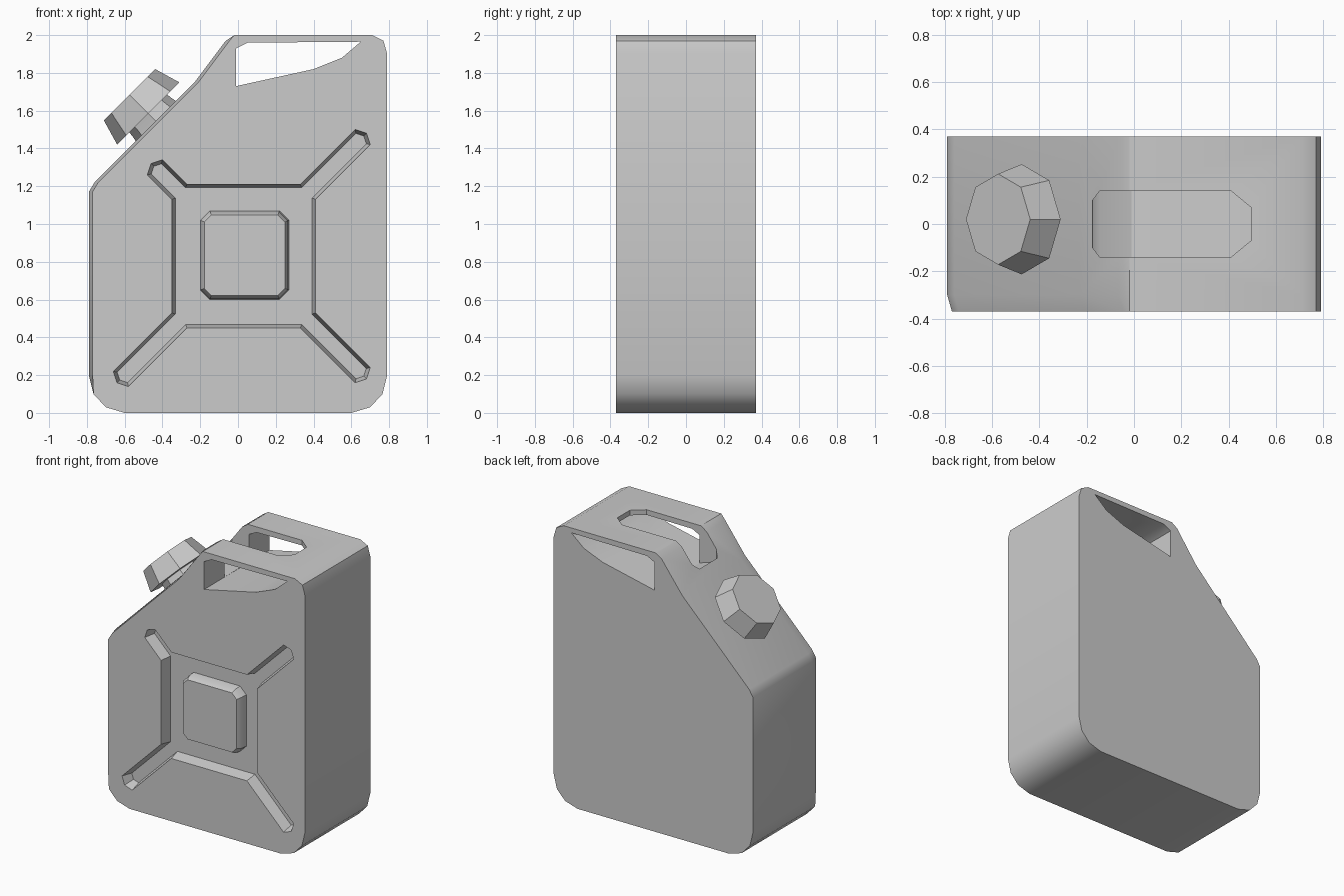
import bpy
import bmesh
import math
from mathutils import Vector

default = bpy.data.objects.get("Cube")
if default:
    bpy.data.objects.remove(default, do_unlink=True)

grey = bpy.data.materials.new("plain_grey")
grey.use_nodes = True
grey.diffuse_color = (0.6, 0.6, 0.6, 1)
grey.node_tree.nodes["Principled BSDF"].inputs["Base Color"].default_value = (0.6, 0.6, 0.6, 1)


def loft(name, rings):
    """Closed solid through rings of equal point count."""
    bm = bmesh.new()
    loops = [[bm.verts.new(p) for p in ring] for ring in rings]
    for a, b in zip(loops, loops[1:]):
        for i in range(len(a)):
            j = (i + 1) % len(a)
            bm.faces.new((a[i], a[j], b[j], b[i]))
    bm.faces.new(loops[0])
    bm.faces.new(loops[-1])
    bmesh.ops.recalc_face_normals(bm, faces=bm.faces)
    mesh = bpy.data.meshes.new(name)
    bm.to_mesh(mesh)
    bm.free()
    mesh.materials.append(grey)
    obj = bpy.data.objects.new(name, mesh)
    bpy.context.collection.objects.link(obj)
    return obj


def at_y(points, y):
    return [(x, y, z) for x, z in points]


def inset(points, d):
    """Mitred inset of a counter-clockwise outline."""
    out = []
    for i, p in enumerate(points):
        a, b, c = Vector(points[i - 1]), Vector(p), Vector(points[(i + 1) % len(points)])
        e, f = (b - a).normalized(), (c - b).normalized()
        n, m = Vector((-e.y, e.x)), Vector((-f.y, f.x))
        out.append(tuple(b + (n + m) * d / (1 + n.dot(m))))
    return out


def select_only(obj):
    bpy.ops.object.select_all(action="DESELECT")
    obj.select_set(True)
    bpy.context.view_layer.objects.active = obj


def cut(target, cutter):
    cutter.hide_render = True
    mod = target.modifiers.new("cut", "BOOLEAN")
    mod.operation = "DIFFERENCE"
    mod.solver = "EXACT"
    mod.object = cutter
    select_only(target)
    bpy.ops.object.modifier_apply(modifier=mod.name)
    bpy.data.objects.remove(cutter, do_unlink=True)


# Can body, with a slim chamfer along the front left edge
side = [(-0.6, 0), (0.6, 0), (0.70, 0.03), (0.765, 0.1), (0.79, 0.2),
        (0.79, 1.9), (0.77, 1.97), (0.71, 2), (-0.02, 2), (-0.065, 1.97),
        (-0.23, 1.75), (-0.76, 1.22), (-0.79, 1.17), (-0.79, 0.2),
        (-0.765, 0.1), (-0.70, 0.03)]
front = [(x + (0.02 if x < -0.03 and z > 0.15 else 0), z) for x, z in side]
body = loft("can_body", [at_y(front, -0.37), at_y(side, -0.3), at_y(side, 0.37)])

# Hand opening running front to back
hand = [(-0.01, 1.73), (0.4, 1.82), (0.55, 1.88), (0.65, 1.965), (0.05, 1.96), (-0.01, 1.93)]
cut(body, loft("hand_cutter", [at_y(hand, -0.6), at_y(hand, 0.6)]))

# Slot in the top that divides the handle bars
stations = [(-0.175, 0.1, 1.80), (-0.145, 0.14, 1.775), (-0.01, 0.14, 1.731),
            (0.41, 0.14, 1.823), (0.495, 0.07, 1.858)]
cut(body, loft("slot_cutter", [[(x, -w, z), (x, w, z), (x, w, 2.2), (x, -w, 2.2)]
                               for x, w, z in stations]))

# Cross-shaped recess in the front, one arm per quadrant
cross = []
for sx, sz, r in ((1, 1, 0.67), (-1, 1, 0.51), (-1, -1, 0.69), (1, -1, 0.67)):
    arm = [(0.38, 0.30), (r, r - 0.08), (r - 0.02, r - 0.02), (r - 0.08, r), (0.30, 0.38)]
    if sx * sz < 0:
        arm.reverse()
    cross += [(0.03 + sx * x, 0.83 + sz * z) for x, z in arm]
cut(body, loft("recess_cutter", [at_y(inset(cross, -0.005), -0.39),
                                 at_y(inset(cross, 0.018), -0.29)]))

# Raised centre pad
h, c = 0.235, 0.05
pad = [(0.035 + x, 0.835 + z) for x, z in
       ((-h + c, -h), (h - c, -h), (h, c - h), (h, h - c),
        (h - c, h), (c - h, h), (-h, h - c), (-h, c - h))]
centre_pad = loft("centre_pad", [at_y(pad, -0.28), at_y(inset(pad, 0.006), -0.34),
                                 at_y(inset(pad, 0.022), -0.37)])

# Octagonal filler neck and cap on the sloping shoulder
axis = Vector((-1, 0, 1)).normalized()
along = Vector((1, 0, 1)).normalized()
base = Vector((-0.475, 0.02, 1.585))


def octagon(height, radius):
    return [base + axis * height + radius * (along * math.cos(k * math.pi / 4)
            + Vector((0, math.sin(k * math.pi / 4), 0))) for k in range(8)]


neck = loft("filler_neck", [octagon(-0.1, 0.16), octagon(-0.03, 0.145), octagon(0.02, 0.14)])
cap = loft("filler_cap", [octagon(0, 0.233), octagon(0.141, 0.192)])

# Smooth rounded runs, crisp corners
for obj in (body, centre_pad, neck, cap):
    select_only(obj)
    bpy.ops.object.shade_smooth_by_angle(angle=math.radians(32))
